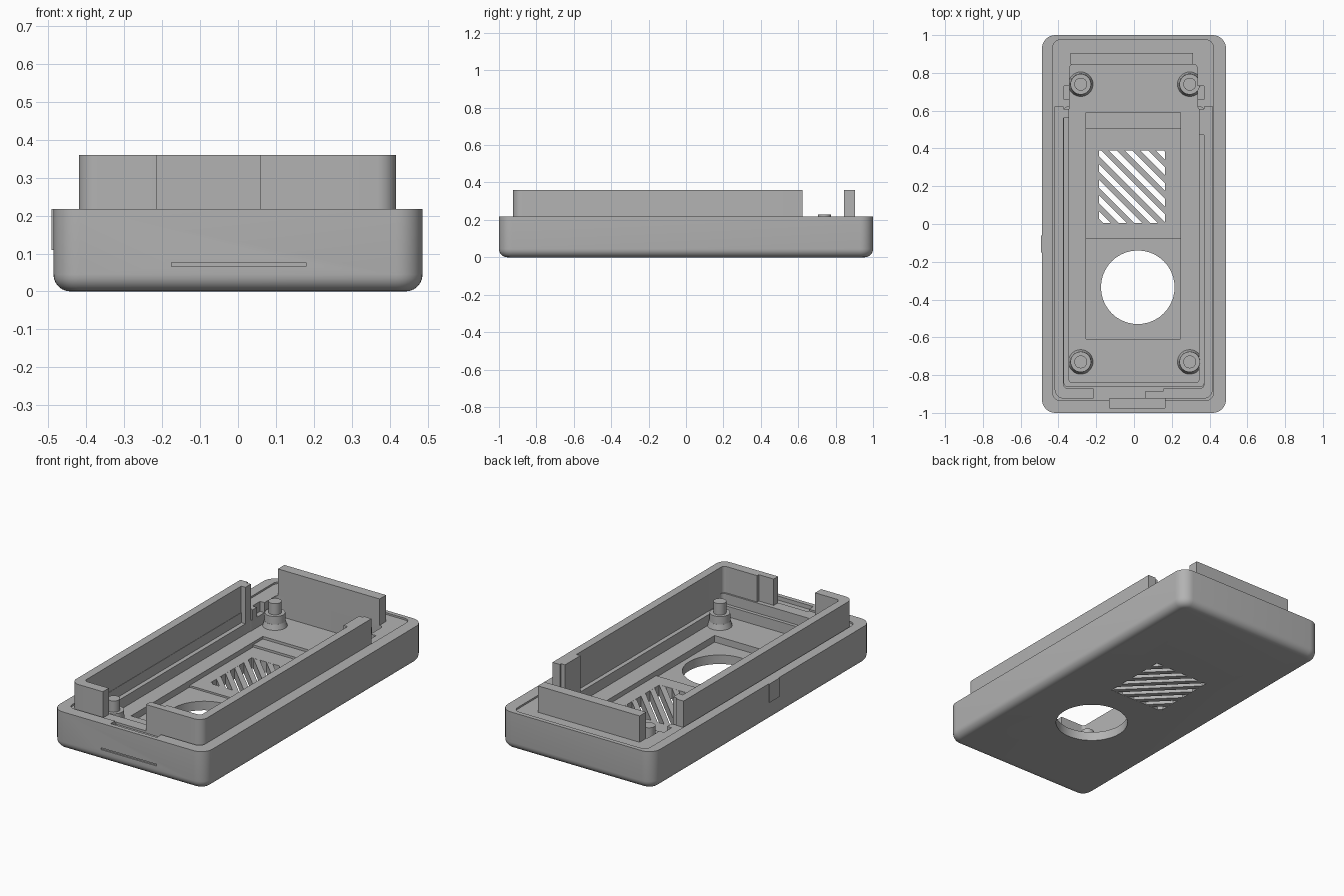
import bpy, bmesh, math
from mathutils import Vector

if "Cube" in bpy.data.objects:
    bpy.data.objects.remove(bpy.data.objects["Cube"])

GREY = (0.45, 0.45, 0.45, 1)
plastic = bpy.data.materials.new("grey plastic")
plastic.use_nodes = True
plastic.diffuse_color = GREY
plastic.node_tree.nodes["Principled BSDF"].inputs["Base Color"].default_value = GREY


def finish(bm, name):
    bmesh.ops.recalc_face_normals(bm, faces=bm.faces)
    mesh = bpy.data.meshes.new(name)
    bm.to_mesh(mesh)
    bm.free()
    mesh.materials.append(plastic)
    ob = bpy.data.objects.new(name, mesh)
    bpy.context.collection.objects.link(ob)
    return ob


def prism(name, x, y, z, radius=0, bottom=0):
    """Box from ranges, with rounded upright corners and a rounded bottom edge."""
    bm = bmesh.new()
    bmesh.ops.create_cube(bm, size=1)
    for v in bm.verts:
        v.co = Vector([r[0] if c < 0 else r[1] for c, r in zip(v.co, (x, y, z))])
    if radius:
        upright = [e for e in bm.edges if abs(e.verts[0].co.z - e.verts[1].co.z) > 1e-4]
        bmesh.ops.bevel(bm, geom=upright, offset=radius, segments=8, profile=0.5, affect='EDGES')
    if bottom:
        low = [e for e in bm.edges if all(abs(v.co.z - z[0]) < 1e-5 for v in e.verts)]
        bmesh.ops.bevel(bm, geom=low, offset=bottom, segments=6, profile=0.5, affect='EDGES')
    return finish(bm, name)


def cylinder(name, x, y, z, r_low, r_top, sides=32):
    bm = bmesh.new()
    bmesh.ops.create_cone(bm, cap_ends=True, segments=sides, radius1=r_low, radius2=r_top, depth=z[1] - z[0])
    bmesh.ops.translate(bm, verts=bm.verts, vec=(x, y, (z[0] + z[1]) / 2))
    return finish(bm, name)


def activate(ob):
    bpy.ops.object.select_all(action='DESELECT')
    ob.select_set(True)
    bpy.context.view_layer.objects.active = ob


def cut(ob, cutter):
    activate(ob)
    mod = ob.modifiers.new("cut", 'BOOLEAN')
    mod.operation, mod.solver, mod.object = 'DIFFERENCE', 'EXACT', cutter
    bpy.ops.object.modifier_apply(modifier=mod.name)
    bpy.data.objects.remove(cutter)


def smooth(ob):
    activate(ob)
    bpy.ops.object.shade_smooth_by_angle(angle=math.radians(35))


FLOOR = 0.09
TOP = 0.36

# Tray body
body = prism("tray_body", (-0.487, 0.487), (-1, 1), (0, 0.218), 0.07, 0.045)

# Shallow ledge, main cavity and its stepped floor
pockets = [
    ((-0.43, 0.42), (-0.935, 0.975), (0.208, 0.5), 0.04),
    ((-0.37, 0.37), (-0.86, 0.62), (0.15, 0.5), 0.02),
    ((-0.345, 0.345), (-0.84, 0.62), (FLOOR, 0.5), 0.02),
    ((-0.342, 0.335), (0.5, 0.845), (FLOOR, 0.5), 0.02),
    ((-0.37, 0.37), (0.66, 0.73), (0.15, 0.5), 0),
    ((-0.255, 0.245), (0.5, 0.59), (0.075, 0.5), 0),
    ((-0.255, 0.245), (-0.08, 0.502), (0.062, 0.5), 0),
    ((-0.255, 0.245), (-0.61, -0.078), (0.052, 0.5), 0),
    # Front latch notch and front slit
    ((-0.13, 0.165), (-0.975, -0.925), (0.195, 0.5), 0),
    ((-0.175, 0.18), (-1.1, -0.992), (0.066, 0.076), 0),
    # Grille opening
    ((-0.185, 0.165), (0.005, 0.39), (-0.1, 0.5), 0),
]
for x, y, z, r in pockets:
    cut(body, prism("cutter", x, y, z, r))
cut(body, cylinder("cutter", 0.02, -0.335, (-0.1, 0.5), 0.195, 0.195, 40))
smooth(body)

# Diagonal grille bars, trimmed to the opening
PITCH = 0.083
normal = Vector((1, 1, 0)).normalized()
for i in range(10):
    near = -0.2 + i * PITCH
    far = near + PITCH * 0.5
    bm = bmesh.new()
    bmesh.ops.create_cube(bm, size=1)
    for v in bm.verts:
        v.co = Vector((-0.01 + v.co.x * 0.352, 0.1975 + v.co.y * 0.387, 0.031 + v.co.z * 0.061))
    for offset, direction in ((near, -1), (far, 1)):
        result = bmesh.ops.bisect_plane(
            bm, geom=bm.verts[:] + bm.edges[:] + bm.faces[:],
            plane_co=(offset, 0, 0), plane_no=normal * direction, clear_outer=True)
        rim = [g for g in result["geom_cut"] if isinstance(g, bmesh.types.BMEdge)]
        if rim:
            bmesh.ops.holes_fill(bm, edges=rim)
    if bm.faces:
        finish(bm, "grille_bar")
    else:
        bm.free()

# Raised inner wall, open at the back and with a gap at the front
wall = prism("inner_wall", (-0.42, 0.417), (-0.925, 0.9), (0.2, TOP), 0.05)
for x, y, r in [
    ((-0.372, 0.37), (-0.87, 1.2), 0.02),
    ((-0.215, 0.06), (-1.2, -0.5), 0),
    ((-1, 1), (0.622, 1.2), 0),
    ((0.05, 0.155), (-0.885, -0.8), 0),
]:
    cut(wall, prism("cutter", x, y, (0.1, 0.5), r))
smooth(wall)

# Thickened wall ends
for side in (-1, 1):
    xs = sorted((side * 0.345, side * 0.375))
    prism("wall_end_block", xs, (0.56 if side < 0 else 0.47, 0.61), (0.15, TOP))

# Separate back wall
prism("back_wall", (-0.337, 0.312), (0.845, 0.904), (0.2, TOP))

# Screw posts on flared bosses
for px in (-0.282, 0.295):
    for py in (-0.73, 0.74):
        smooth(cylinder("post_foot", px, py, (FLOOR - 0.01, 0.12), 0.068, 0.056))
        smooth(cylinder("post_boss", px, py, (0.11, 0.165), 0.056, 0.054))
        smooth(cylinder("post_pin", px, py, (0.16, 0.23), 0.034, 0.034))

# Thin side tab
prism("side_tab", (-0.492, -0.48), (-0.15, -0.06), (0.11, 0.218))
